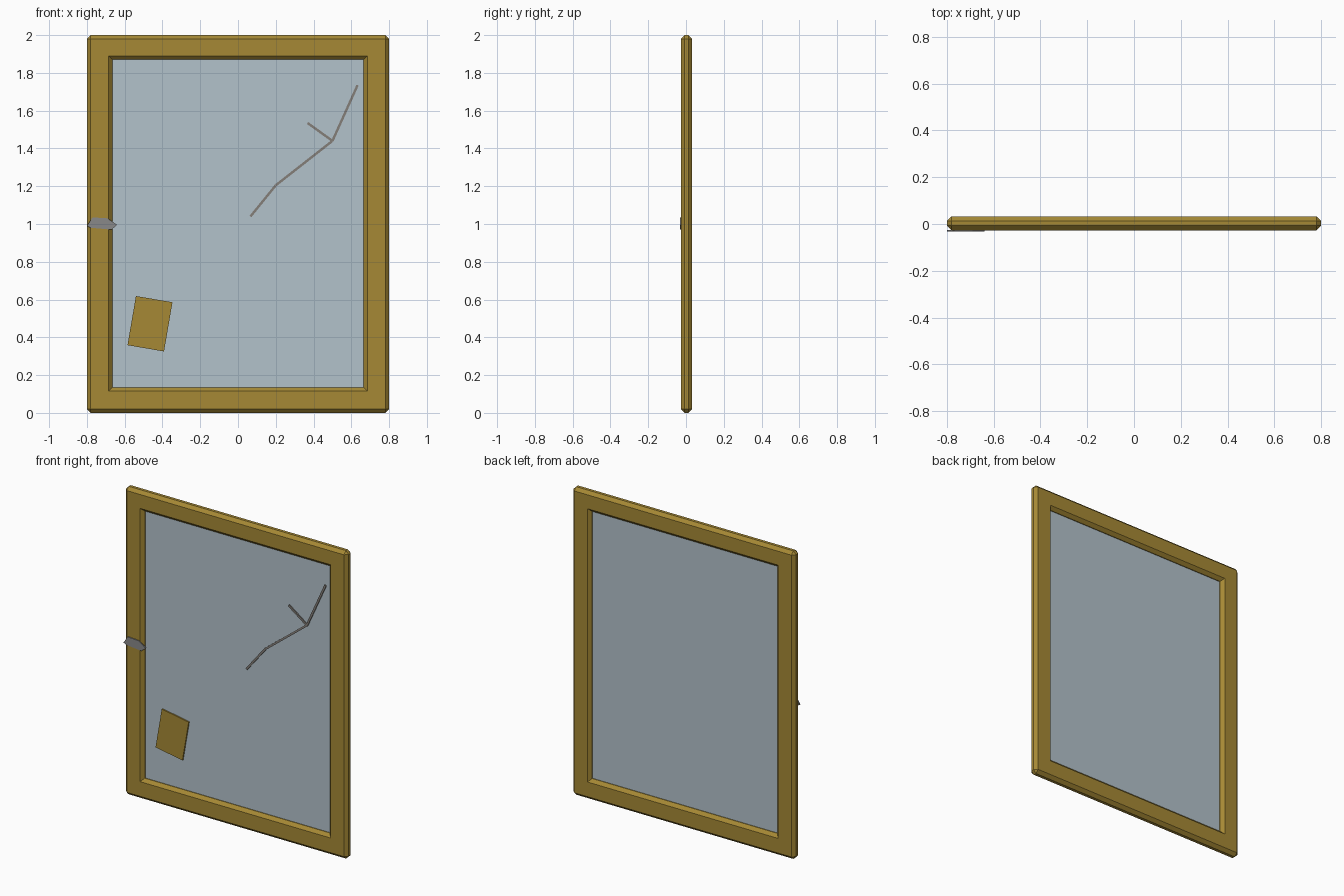
import bpy, bmesh
from math import atan2
from mathutils import Vector, Matrix

cube = bpy.data.objects.get("Cube")
if cube:
    bpy.data.objects.remove(cube, do_unlink=True)


def material(name, rgb):
    m = bpy.data.materials.new(name)
    m.use_nodes = True
    m.diffuse_color = (*rgb, 1)
    m.node_tree.nodes["Principled BSDF"].inputs["Base Color"].default_value = (*rgb, 1)
    return m


wood = material("golden wood", (0.38, 0.25, 0.035))
glass = material("pale blue glass", (0.45, 0.54, 0.60))
grey = material("grey", (0.25, 0.25, 0.25))
crack_grey = material("crack grey", (0.23, 0.21, 0.19))


def finish(name, bm, mat):
    bmesh.ops.recalc_face_normals(bm, faces=bm.faces)
    mesh = bpy.data.meshes.new(name)
    bm.to_mesh(mesh)
    bm.free()
    mesh.materials.append(mat)
    obj = bpy.data.objects.new(name, mesh)
    bpy.context.collection.objects.link(obj)
    return obj


def box(name, centre, size, mat, tilt=0):
    """Box turned by tilt in the plane of the pane."""
    bm = bmesh.new()
    bmesh.ops.create_cube(bm, size=1, matrix=Matrix.Translation(centre)
                          @ Matrix.Rotation(-tilt, 4, "Y")
                          @ Matrix.Diagonal((*size, 1)))
    return finish(name, bm, mat)


def plate(name, outline, front, back, mat):
    """Flat outline in x and z, given thickness along y."""
    bm = bmesh.new()
    face = bm.faces.new([bm.verts.new((x, front, z)) for x, z in outline])
    new = bmesh.ops.extrude_face_region(bm, geom=[face])["geom"]
    bmesh.ops.translate(bm, vec=(0, back - front, 0),
                        verts=[v for v in new if isinstance(v, bmesh.types.BMVert)])
    return finish(name, bm, mat)


# Frame: rectangular ring with chamfered edges
FRONT, BACK, CHAMFER = -0.027, 0.033, 0.02
bm = bmesh.new()


def rectangle(half, low, high, y):
    return [bm.verts.new((x, y, z)) for x, z in
            ((-half, low), (half, low), (half, high), (-half, high))]


loops = [rectangle(0.8, 0, 2, FRONT), rectangle(0.8, 0, 2, BACK),
         rectangle(0.665, 0.135, 1.87, BACK), rectangle(0.665, 0.135, 1.87, FRONT)]
for a, b in zip(loops, loops[1:] + loops[:1]):
    for i in range(4):
        j = (i + 1) % 4
        bm.faces.new((a[i], a[j], b[j], b[i]))
bmesh.ops.recalc_face_normals(bm, faces=bm.faces)


def is_outline(edge):
    a, b = (v.co for v in edge.verts)
    along_y = abs(a.y - b.y) > 0.01
    mitre = abs(a.x - b.x) > 0.01 and abs(a.z - b.z) > 0.01
    return not mitre and not (along_y and abs(a.x) < 0.7)


# Dissolving the mitres is not possible on a ring, so only real edges are chamfered
bmesh.ops.bevel(bm, geom=[e for e in bm.edges if is_outline(e)], offset=CHAMFER,
                segments=1, affect="EDGES", clamp_overlap=True)
finish("frame", bm, wood)

# Glass pane
box("glass_pane", (0, 0.003, 1.0025), (1.34, 0.01, 1.745), glass)

# Cracks in the upper corner of the pane
fork = (0.5, 1.44)
segments = [((0.633, 1.735), fork), ((0.368, 1.535), fork),
            (fork, (0.2, 1.205)), ((0.2, 1.205), (0.066, 1.04))]
for i, (start, end) in enumerate(segments):
    a, b = Vector(start), Vector(end)
    mid, d = (a + b) / 2, b - a
    box(f"crack_{i + 1}", (mid.x, -0.004, mid.y), (d.length, 0.01, 0.013),
        crack_grey, atan2(d.y, d.x))

# Tilted patch stuck on the pane
box("patch", (-0.466, -0.006, 0.472), (0.196, 0.01, 0.264), wood, -0.17)

# Torn scrap on the side of the frame
plate("torn_scrap", [(-0.80, 0.99), (-0.77, 1.035), (-0.69, 1.03),
                     (-0.64, 0.995), (-0.67, 0.97), (-0.78, 0.98)],
      -0.033, -0.026, grey)
